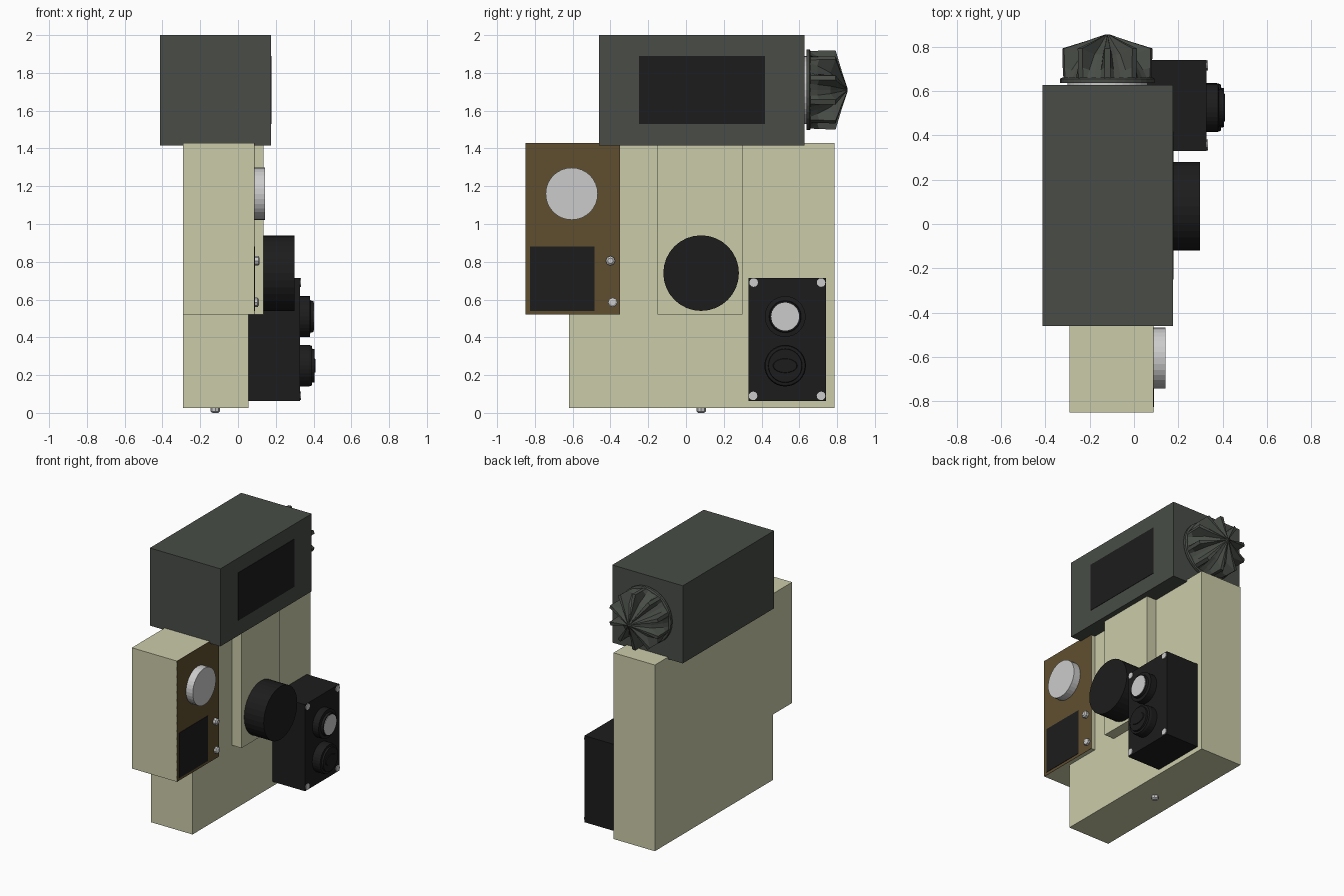
import bpy, bmesh
from math import sin, cos, pi
from mathutils import Matrix

if "Cube" in bpy.data.objects:
    bpy.data.objects.remove(bpy.data.objects["Cube"])


def material(name, r, g, b):
    m = bpy.data.materials.new(name)
    m.diffuse_color = (r, g, b, 1)
    m.use_nodes = True
    m.node_tree.nodes["Principled BSDF"].inputs["Base Color"].default_value = m.diffuse_color
    return m


CREAM = material("cream_paint", 0.60, 0.60, 0.40)
GREEN = material("dark_green_paint", 0.065, 0.073, 0.062)
BLACK = material("black_plastic", 0.012, 0.012, 0.012)
BROWN = material("brown_panel", 0.115, 0.078, 0.03)


def finish(name, bm, mat):
    bmesh.ops.recalc_face_normals(bm, faces=bm.faces)
    me = bpy.data.meshes.new(name)
    bm.to_mesh(me)
    bm.free()
    ob = bpy.data.objects.new(name, me)
    bpy.context.collection.objects.link(ob)
    if mat:
        me.materials.append(mat)
    return ob


def box(name, x, y, z, mat):
    """Box from (min, max) ranges."""
    bm = bmesh.new()
    bmesh.ops.create_cube(bm, size=1)
    for v in bm.verts:
        for i, (a, b) in enumerate((x, y, z)):
            v.co[i] = a + (v.co[i] + 0.5) * (b - a)
    return finish(name, bm, mat)


def loft(name, rings, mat, place):
    """Skin equal-sized rings of 3D points and cap both ends."""
    bm = bmesh.new()
    rows = [[bm.verts.new(place @ Matrix.Translation(p).translation) for p in r] for r in rings]
    n = len(rows[0])
    for a, b in zip(rows, rows[1:]):
        for i in range(n):
            j = (i + 1) % n
            bm.faces.new((a[i], a[j], b[j], b[i]))
    bm.faces.new(rows[0])
    bm.faces.new(rows[-1])
    return finish(name, bm, mat)


# local z axis turned towards +x, +y or -z
AXES = {"x": Matrix.Rotation(pi / 2, 4, "Y"),
        "y": Matrix.Rotation(-pi / 2, 4, "X"),
        "-z": Matrix.Rotation(pi, 4, "X")}


def turned(name, loc, axis, profile, mat=None, n=32, squash=1.0):
    """Lathe a (radius, height) profile along an axis."""
    rings = [[(r * cos(2 * pi * i / n), r * squash * sin(2 * pi * i / n), h) for i in range(n)]
             for r, h in profile]
    return loft(name, rings, mat, Matrix.Translation(loc) @ AXES[axis])


# cream housings
box("main_housing", (-0.29, 0.055), (-0.62, 0.785), (0.027, 1.43), CREAM)
box("control_housing", (-0.29, 0.085), (-0.85, -0.35), (0.52, 1.43), CREAM)
box("center_rail", (0.05, 0.135), (-0.15, 0.30), (0.52, 1.43), CREAM)

# control panel with its gauge, screen and screws
box("control_panel", (0.084, 0.087), (-0.85, -0.35), (0.52, 1.43), BROWN)
box("panel_screen", (0.085, 0.09), (-0.825, -0.485), (0.54, 0.88), BLACK)
turned("panel_gauge", (0.085, -0.605, 1.16), "x", [(0.138, 0), (0.138, 0.058)])


def screw(name, loc, axis, h):
    turned(name, loc, axis, [(0.025, 0), (0.025, h * 0.75), (0.015, h)], n=8)


screw("panel_screw_top", (0.085, -0.40, 0.805), "x", 0.03)
screw("panel_screw_bottom", (0.085, -0.388, 0.585), "x", 0.025)
screw("bottom_screw", (-0.12, 0.08, 0.03), "-z", 0.03)

# round black knob on the rail
turned("rail_knob", (0.13, 0.08, 0.74), "x", [(0.2, 0), (0.2, 0.168)], BLACK)

# motor box with dark plate
box("motor_box", (-0.413, 0.175), (-0.46, 0.628), (1.415, 2.0), GREEN)
box("motor_plate", (0.17, 0.178), (-0.25, 0.417), (1.53, 1.89), BLACK)

# finned cap behind the motor: washer, flange, then a fluted cone
CAP = (-0.12, 0.625, 1.71)
turned("cap_washer", CAP, "y", [(0.18, 0), (0.18, 0.02)])
turned("cap_flange", CAP, "y", [(0.213, 0.012), (0.213, 0.03), (0.205, 0.035)], GREEN)
FINS = 10
rings = []
for tip, valley, h_tip, h_valley in [(0.205, 0.195, 0.034, 0.034), (0.208, 0.175, 0.08, 0.07),
                                     (0.21, 0.125, 0.167, 0.14), (0.10, 0.07, 0.2, 0.18),
                                     (0.01, 0.008, 0.23, 0.23)]:
    ring = []
    for k in range(FINS):
        # each fin: two tip corners, then three valley points
        for off, r, h in [(-0.10, tip, h_tip), (0.10, tip, h_tip), (0.25, valley * 1.03, h_valley),
                          (0.5, valley, h_valley), (0.75, valley * 1.03, h_valley)]:
            a = pi / 2 + 2 * pi * (k + off) / FINS
            ring.append((r * cos(a), r * sin(a), h))
    rings.append(ring)
loft("cap_fins", rings, GREEN, Matrix.Translation(CAP) @ AXES["y"])

# switch box with corner screws
box("switch_box", (0.05, 0.328), (0.33, 0.74), (0.063, 0.715), BLACK)
for i, (y, z) in enumerate([(0.358, 0.69), (0.715, 0.69), (0.355, 0.09), (0.715, 0.09)]):
    turned(f"switch_screw_{i + 1}", (0.325, y, z), "x", [(0.023, 0), (0.023, 0.008)], n=12)

# push button with grey centre
turned("button_collar", (0.325, 0.525, 0.51), "x",
       [(0.108, 0), (0.108, 0.055), (0.085, 0.058), (0.082, 0.074)], BLACK)
turned("button_face", (0.39, 0.525, 0.51), "x", [(0.074, 0), (0.074, 0.012)])

# rotary switch with oval grip
turned("switch_collar", (0.325, 0.525, 0.25), "x",
       [(0.11, 0), (0.11, 0.05), (0.105, 0.066), (0.09, 0.068), (0.088, 0.08)], BLACK)
turned("switch_grip", (0.40, 0.525, 0.25), "x", [(0.04, 0), (0.036, 0.01)], BLACK, squash=1.7)
